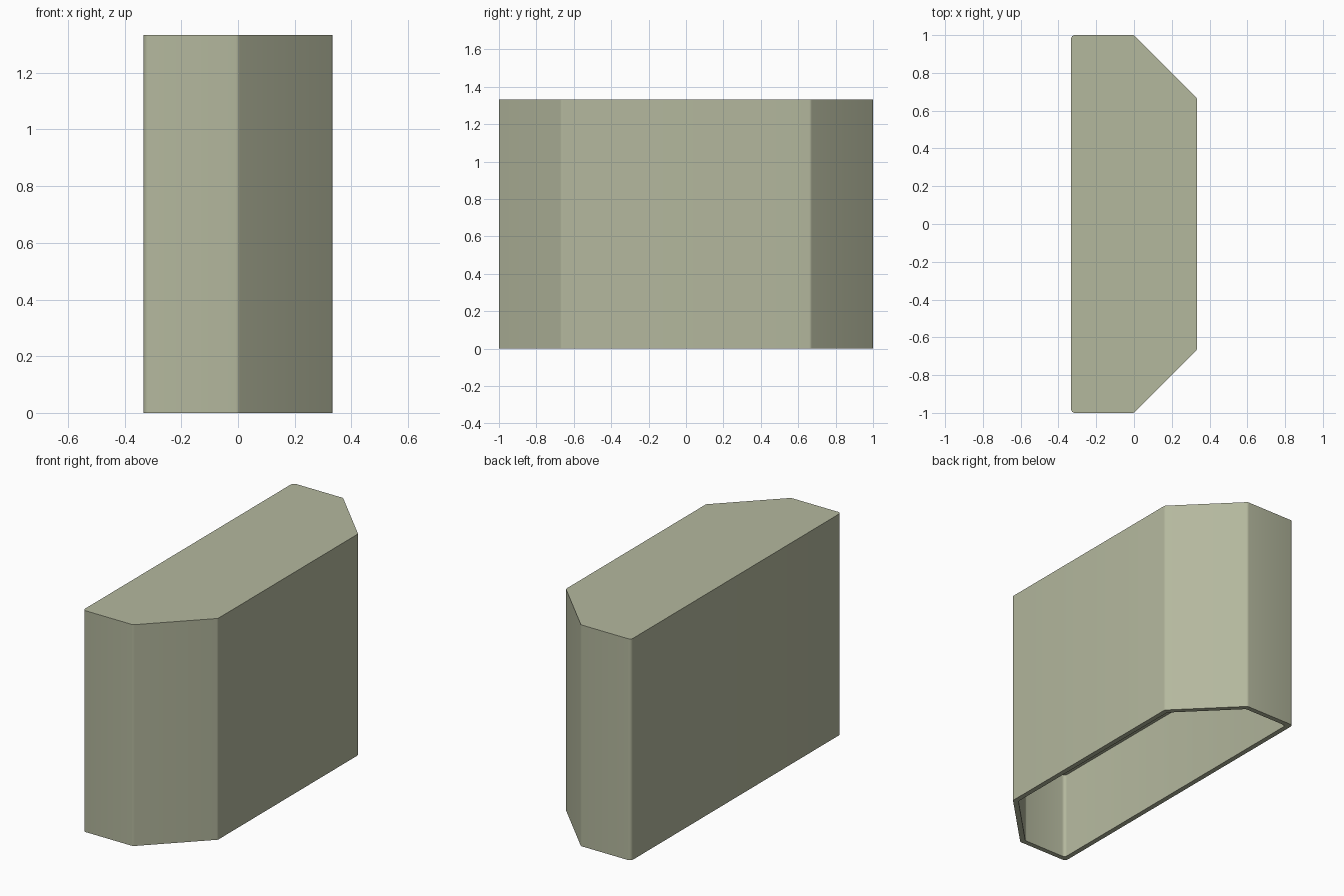
import bpy, bmesh, math
from mathutils import Vector

HEIGHT = 1.333   # overall height
WALL = 0.03      # rim thickness
DEPTH = 0.53     # depth of the recess in the underside
RADIUS = 0.02    # rounding of the upright corners

if bpy.data.objects.get("Cube"):
    bpy.data.objects.remove(bpy.data.objects["Cube"], do_unlink=True)


def outline(inset):
    """Counter-clockwise footprint, moved inward by inset."""
    w, k = 1 / 3 - inset, inset * math.tan(math.pi / 8)
    half = [(w, 2 / 3 - k), (k - k, 0)]
    c = -k  # the chamfer keeps 45 degrees when inset
    half = [(w, 2 / 3 - k), (c, 1 - inset), (-w, 1 - inset)]
    return [Vector(p) for p in half] + [Vector((x, -y)) for x, y in reversed(half)]


def rounded(points, radius, steps=4):
    """Replace each corner by an arc that touches both sides."""
    result = []
    for i, p in enumerate(points):
        a = (points[i - 1] - p).normalized()
        b = (points[(i + 1) % len(points)] - p).normalized()
        half = a.angle(b) / 2
        centre = p + (a + b).normalized() * radius / math.sin(half)
        start = p + a * radius / math.tan(half) - centre
        end = p + b * radius / math.tan(half) - centre
        sweep = math.pi - 2 * half
        for s in range(steps + 1):
            t = s / steps
            arm = (start * math.sin((1 - t) * sweep) + end * math.sin(t * sweep)) / math.sin(sweep)
            result.append(centre + arm)
    return result


# Body: outer shell, bottom rim and recess as one closed skin
bm = bmesh.new()
levels = [(0, HEIGHT), (0, 0), (WALL, 0), (WALL, DEPTH)]
rings = [[bm.verts.new((p.x, p.y, z)) for p in rounded(outline(inset), RADIUS)]
         for inset, z in levels]
for upper, lower in zip(rings, rings[1:]):
    n = len(upper)
    for i in range(n):
        j = (i + 1) % n
        bm.faces.new((upper[i], upper[j], lower[j], lower[i]))
bm.faces.new(rings[0])     # top
bm.faces.new(rings[-1])    # recess ceiling
bmesh.ops.recalc_face_normals(bm, faces=bm.faces)
mesh = bpy.data.meshes.new("chamfered_block")
bm.to_mesh(mesh)
bm.free()
block = bpy.data.objects.new("chamfered_block", mesh)
bpy.context.collection.objects.link(block)

# Single grey-green colour
colour = (0.456, 0.479, 0.341, 1)
mat = bpy.data.materials.new("grey_green")
mat.use_nodes = True
mat.diffuse_color = colour
mat.node_tree.nodes["Principled BSDF"].inputs["Base Color"].default_value = colour
mesh.materials.append(mat)

# Smooth corners, sharp rims
bpy.ops.object.select_all(action="DESELECT")
block.select_set(True)
bpy.context.view_layer.objects.active = block
bpy.ops.object.shade_smooth_by_angle(angle=math.radians(40))
